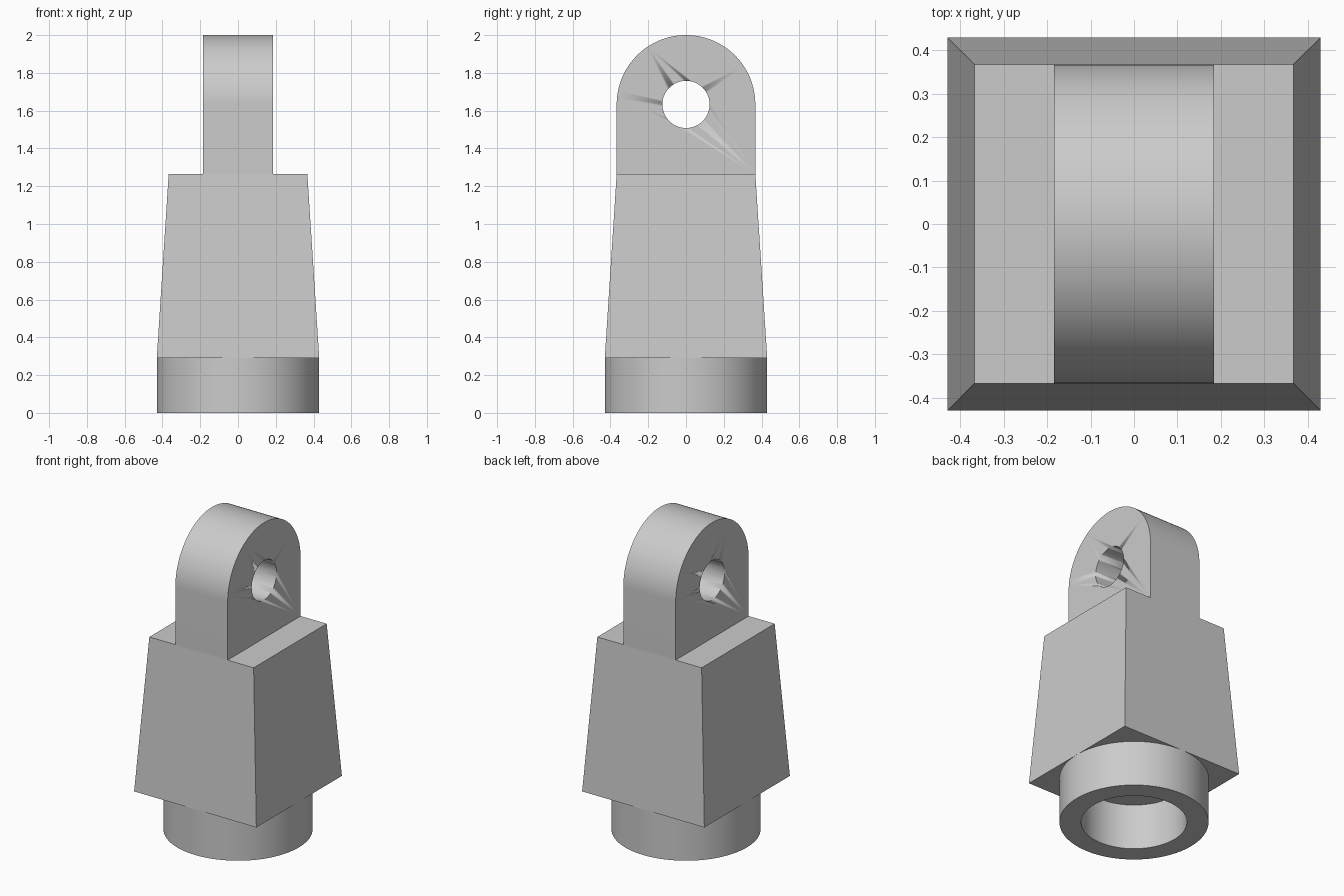
import bpy, bmesh
from math import sin, cos, pi, radians

if "Cube" in bpy.data.objects:
    bpy.data.objects.remove(bpy.data.objects["Cube"], do_unlink=True)

SOCKET_H, BLOCK_TOP = 0.29, 1.265   # heights of the two steps
BASE_R, TOP_R = 0.43, 0.367         # half widths of the block
BORE_R, HOLE_R = 0.305, 0.125
LUG_X, LUG_Z = 0.184, 1.633         # lug half thickness, eye height

grey = bpy.data.materials.new("light grey")
grey.use_nodes = True
grey.diffuse_color = (0.6, 0.6, 0.6, 1)
grey.node_tree.nodes["Principled BSDF"].inputs["Base Color"].default_value = (0.6, 0.6, 0.6, 1)


def make_object(name, bm):
    bmesh.ops.recalc_face_normals(bm, faces=bm.faces)
    mesh = bpy.data.meshes.new(name)
    bm.to_mesh(mesh)
    bm.free()
    mesh.materials.append(grey)
    obj = bpy.data.objects.new(name, mesh)
    bpy.context.collection.objects.link(obj)
    bpy.ops.object.select_all(action='DESELECT')
    obj.select_set(True)
    bpy.context.view_layer.objects.active = obj
    bpy.ops.object.shade_smooth_by_angle(angle=radians(30))
    return obj


def arc(radius, start, end, steps):
    return [(radius * cos(start + (end - start) * i / steps),
             radius * sin(start + (end - start) * i / steps)) for i in range(steps + 1)]


def bridge(bm, a, b):
    for i in range(len(a)):
        j = (i + 1) % len(a)
        bm.faces.new((a[i], a[j], b[j], b[i]))


# Hollow round socket, closed above by the block
bm = bmesh.new()
rings = [[bm.verts.new((x, y, z)) for x, y in arc(r, 0, 2 * pi, 96)[:-1]]
         for r, z in ((BASE_R, SOCKET_H), (BASE_R, 0), (BORE_R, 0), (BORE_R, SOCKET_H))]
for lower, upper in zip(rings, rings[1:]):
    bridge(bm, lower, upper)
make_object("socket_ring", bm)

# Tapered square block
bm = bmesh.new()
loops = [[bm.verts.new((x * r, y * r, z)) for x, y in ((-1, -1), (1, -1), (1, 1), (-1, 1))]
         for r, z in ((BASE_R, SOCKET_H), (TOP_R, BLOCK_TOP))]
bridge(bm, *loops)
for loop in loops:
    bm.faces.new(loop)
make_object("tapered_block", bm)

# Round-topped lug
bm = bmesh.new()
outline = [(TOP_R, BLOCK_TOP - LUG_Z)] + arc(TOP_R, 0, pi, 64) + [(-TOP_R, BLOCK_TOP - LUG_Z)]
sides = [[bm.verts.new((x, y, LUG_Z + z)) for y, z in outline] for x in (-LUG_X, LUG_X)]
bridge(bm, *sides)
for side in sides:
    bm.faces.new(side)
lug = make_object("eye_lug", bm)

# Pin hole through the lug
bm = bmesh.new()
sides = [[bm.verts.new((x, y, LUG_Z + z)) for y, z in arc(HOLE_R, 0, 2 * pi, 64)[:-1]]
         for x in (-0.5, 0.5)]
bridge(bm, *sides)
for side in sides:
    bm.faces.new(side)
cutter = make_object("pin_hole_cutter", bm)
cutter.hide_render = True
cutter.hide_set(True)
cut = lug.modifiers.new("pin hole", 'BOOLEAN')
cut.operation = 'DIFFERENCE'
cut.solver = 'EXACT'
cut.object = cutter
